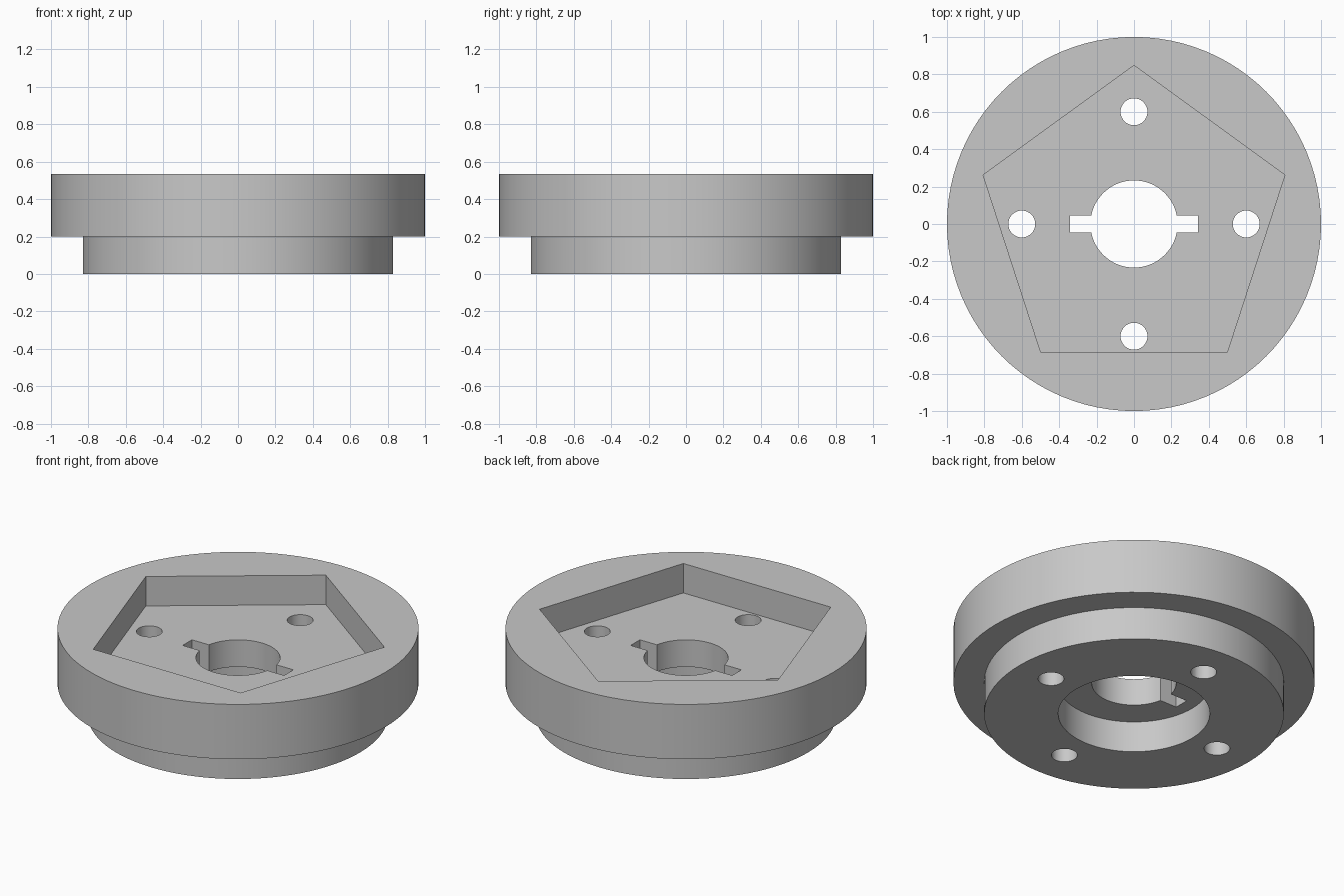
import bpy, bmesh
from math import cos, sin, tau

if "Cube" in bpy.data.objects:
    bpy.data.objects.remove(bpy.data.objects["Cube"], do_unlink=True)

grey = bpy.data.materials.new("plain grey")
grey.use_nodes = True
grey.diffuse_color = (0.58, 0.58, 0.58, 1)
grey.node_tree.nodes["Principled BSDF"].inputs["Base Color"].default_value = grey.diffuse_color


def turned(name, rings, sides=96, centre=(0, 0)):
    """Solid made of stacked rings (radius, height), capped at both ends."""
    bm = bmesh.new()
    loops = []
    for r, z in rings:
        angles = [tau * (i / sides + 0.25) for i in range(sides)]
        loops.append([bm.verts.new((centre[0] + r * cos(a), centre[1] + r * sin(a), z))
                      for a in angles])
    for low, high in zip(loops, loops[1:]):
        for i in range(sides):
            j = (i + 1) % sides
            bm.faces.new((low[i], low[j], high[j], high[i]))
    bm.faces.new(loops[0][::-1])
    bm.faces.new(loops[-1])
    return finish(name, bm)


def box(name, size, height):
    bm = bmesh.new()
    bmesh.ops.create_cube(bm, size=1)
    bmesh.ops.scale(bm, vec=size, verts=bm.verts)
    bmesh.ops.translate(bm, vec=(0, 0, height), verts=bm.verts)
    return finish(name, bm)


def finish(name, bm):
    bmesh.ops.recalc_face_normals(bm, faces=bm.faces)
    mesh = bpy.data.meshes.new(name)
    bm.to_mesh(mesh)
    bm.free()
    mesh.materials.append(grey)
    obj = bpy.data.objects.new(name, mesh)
    bpy.context.collection.objects.link(obj)
    return obj


# Stepped flange with a round counterbore underneath
flange = turned("stepped_flange", [(0.42, 0.19), (0.42, 0), (0.83, 0),
                                   (0.83, 0.2), (1, 0.2), (1, 0.535)])

# Pocket, bore, keyway and bolt holes
through = (-0.2, 0.8)
cutters = [
    turned("pentagon_pocket_cutter", [(0.848, 0.355), (0.848, 0.8)], sides=5),
    turned("bore_cutter", [(0.233, z) for z in through], sides=64),
    box("keyway_cutter", (0.686, 0.09, 1), 0.3),
]
for x, y in ((1, 0), (0, 1), (-1, 0), (0, -1)):
    cutters.append(turned("bolt_hole_cutter", [(0.072, z) for z in through],
                          sides=32, centre=(0.6 * x, 0.6 * y)))

bpy.ops.object.select_all(action="DESELECT")
flange.select_set(True)
bpy.context.view_layer.objects.active = flange
for cutter in cutters:
    cutter.hide_render = True
    cut = flange.modifiers.new(cutter.name, "BOOLEAN")
    cut.operation = "DIFFERENCE"
    cut.solver = "EXACT"
    cut.object = cutter
    bpy.ops.object.modifier_apply(modifier=cut.name)
    bpy.data.objects.remove(cutter, do_unlink=True)

bpy.ops.object.shade_smooth_by_angle(angle=0.5)
